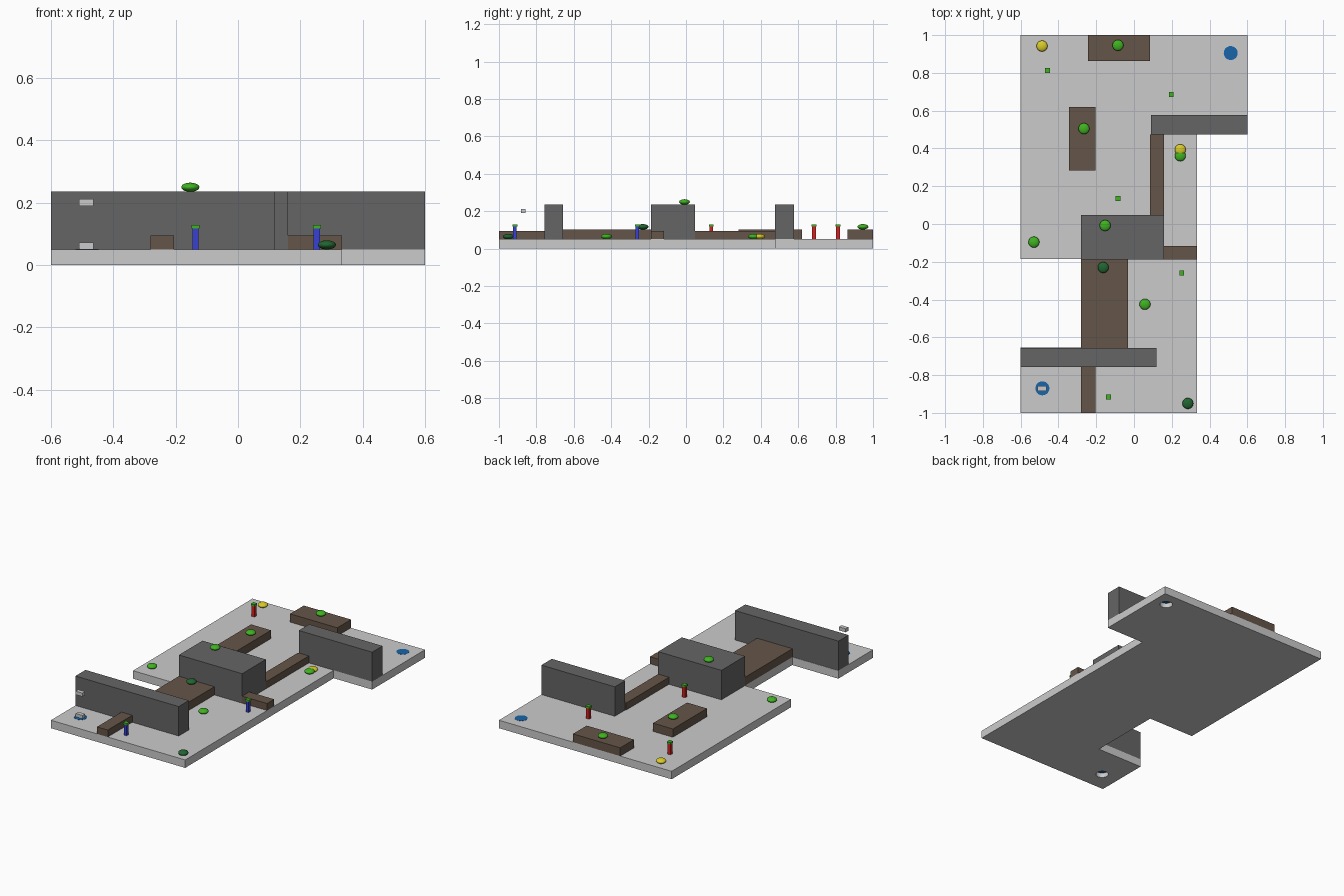
import bpy, bmesh

if "Cube" in bpy.data.objects:
    bpy.data.objects.remove(bpy.data.objects["Cube"])

FLOOR = 0.05


def material(name, rgb):
    m = bpy.data.materials.new(name)
    m.diffuse_color = (*rgb, 1)
    m.use_nodes = True
    m.node_tree.nodes["Principled BSDF"].inputs["Base Color"].default_value = m.diffuse_color
    return m


WALL = material("wall_grey", (0.13, 0.13, 0.13))
BROWN = material("crate_brown", (0.13, 0.09, 0.065))
GREEN = material("green", (0.05, 0.45, 0.015))
DARK = material("dark_green", (0.015, 0.13, 0.03))
YELLOW = material("yellow", (0.7, 0.6, 0.02))
BLUE = material("blue", (0.04, 0.05, 0.65))
RED = material("red", (0.65, 0.015, 0.015))
PAD = material("pad_blue", (0.01, 0.13, 0.4))


def box(name, x0, x1, y0, y1, z0, z1, mat=None):
    bpy.ops.mesh.primitive_cube_add(size=1, location=((x0 + x1) / 2, (y0 + y1) / 2, (z0 + z1) / 2))
    ob = bpy.context.object
    ob.name = name
    ob.scale = (x1 - x0, y1 - y0, z1 - z0)
    if mat:
        ob.data.materials.append(mat)
    return ob


def cylinder(name, x, y, r, z0, z1, mat=None):
    bpy.ops.mesh.primitive_cylinder_add(vertices=32, radius=r, depth=z1 - z0, location=(x, y, (z0 + z1) / 2))
    ob = bpy.context.object
    ob.name = name
    if mat:
        ob.data.materials.append(mat)
    bpy.ops.object.shade_smooth_by_angle()
    return ob


# Floor slab
outline = [(-0.6, 1), (-0.6, -0.185), (-0.28, -0.185), (-0.28, -0.655), (-0.6, -0.655),
           (-0.6, -1), (0.333, -1), (0.333, 0.475), (0.6, 0.475), (0.6, 1)]
bm = bmesh.new()
face = bm.faces.new([bm.verts.new((x, y, 0)) for x, y in outline])
ext = bmesh.ops.extrude_face_region(bm, geom=[face])
bmesh.ops.translate(bm, vec=(0, 0, FLOOR), verts=[v for v in ext["geom"] if isinstance(v, bmesh.types.BMVert)])
bmesh.ops.recalc_face_normals(bm, faces=bm.faces)
mesh = bpy.data.meshes.new("floor")
bm.to_mesh(mesh)
bm.free()
floor = bpy.data.objects.new("floor", mesh)
bpy.context.collection.objects.link(floor)

# Round pads set into holes through the floor
for i, (x, y) in enumerate([(-0.485, -0.87), (0.512, 0.905)]):
    cutter = cylinder(f"pad_cutter_{i}", x, y, 0.037, -0.05, 0.1)
    cutter.hide_render = True
    cutter.hide_set(True)
    mod = floor.modifiers.new("hole", "BOOLEAN")
    mod.operation = "DIFFERENCE"
    mod.solver = "EXACT"
    mod.object = cutter
    cylinder(f"pad_{i}", x, y, 0.037, 0.03, FLOOR + 0.001, PAD)

# Tall walls
for name, *xy in [("front_wall", -0.6, 0.118, -0.757, -0.657),
                  ("centre_block", -0.28, 0.16, -0.187, 0.048),
                  ("back_wall", 0.09, 0.6, 0.475, 0.578)]:
    box(name, *xy, FLOOR, 0.235, WALL)

# Low brown crates
for name, x0, x1, y0, y1, top in [("front_crate", -0.28, -0.205, -1, -0.757, 0.094),
                                  ("long_crate", -0.28, -0.033, -0.657, -0.187, 0.102),
                                  ("side_crate", 0.16, 0.333, -0.187, -0.117, 0.094),
                                  ("rail_crate", 0.085, 0.16, 0.048, 0.475, 0.094),
                                  ("left_crate", -0.343, -0.205, 0.282, 0.62, 0.102),
                                  ("back_crate", -0.243, 0.085, 0.864, 1, 0.102)]:
    box(name, x0, x1, y0, y1, FLOOR, top, BROWN)

# Flattened pickups
for i, (x, y, z, mat) in enumerate([
        (-0.085, 0.946, 0.102, GREEN), (-0.265, 0.505, 0.102, GREEN), (0.245, 0.361, FLOOR, GREEN),
        (-0.53, -0.096, FLOOR, GREEN), (-0.153, -0.008, 0.235, GREEN), (0.058, -0.425, FLOOR, GREEN),
        (-0.163, -0.23, 0.102, DARK), (0.285, -0.95, FLOOR, DARK),
        (0.245, 0.393, FLOOR, YELLOW), (-0.487, 0.942, FLOOR, YELLOW)]):
    bpy.ops.mesh.primitive_uv_sphere_add(segments=32, ring_count=16, radius=0.029, location=(x, y, z + 0.0145))
    ob = bpy.context.object
    ob.name = f"pickup_{i}"
    ob.scale.z = 0.5
    ob.data.materials.append(mat)
    bpy.ops.object.shade_smooth()

# Capped posts
for i, (x, y, mat) in enumerate([(-0.136, -0.915, BLUE), (0.253, -0.26, BLUE), (-0.085, 0.135, RED),
                                 (0.197, 0.685, RED), (-0.458, 0.813, RED)]):
    box(f"post_{i}", x - 0.01, x + 0.01, y - 0.01, y + 0.01, FLOOR, 0.117, mat)
    box(f"post_cap_{i}", x - 0.013, x + 0.013, y - 0.013, y + 0.013, 0.117, 0.129, GREEN)

# Small blocks over the front pad
for name, z in [("lower_block", FLOOR), ("upper_block", 0.19)]:
    box(name, -0.51, -0.463, -0.883, -0.857, z, z + 0.022)
